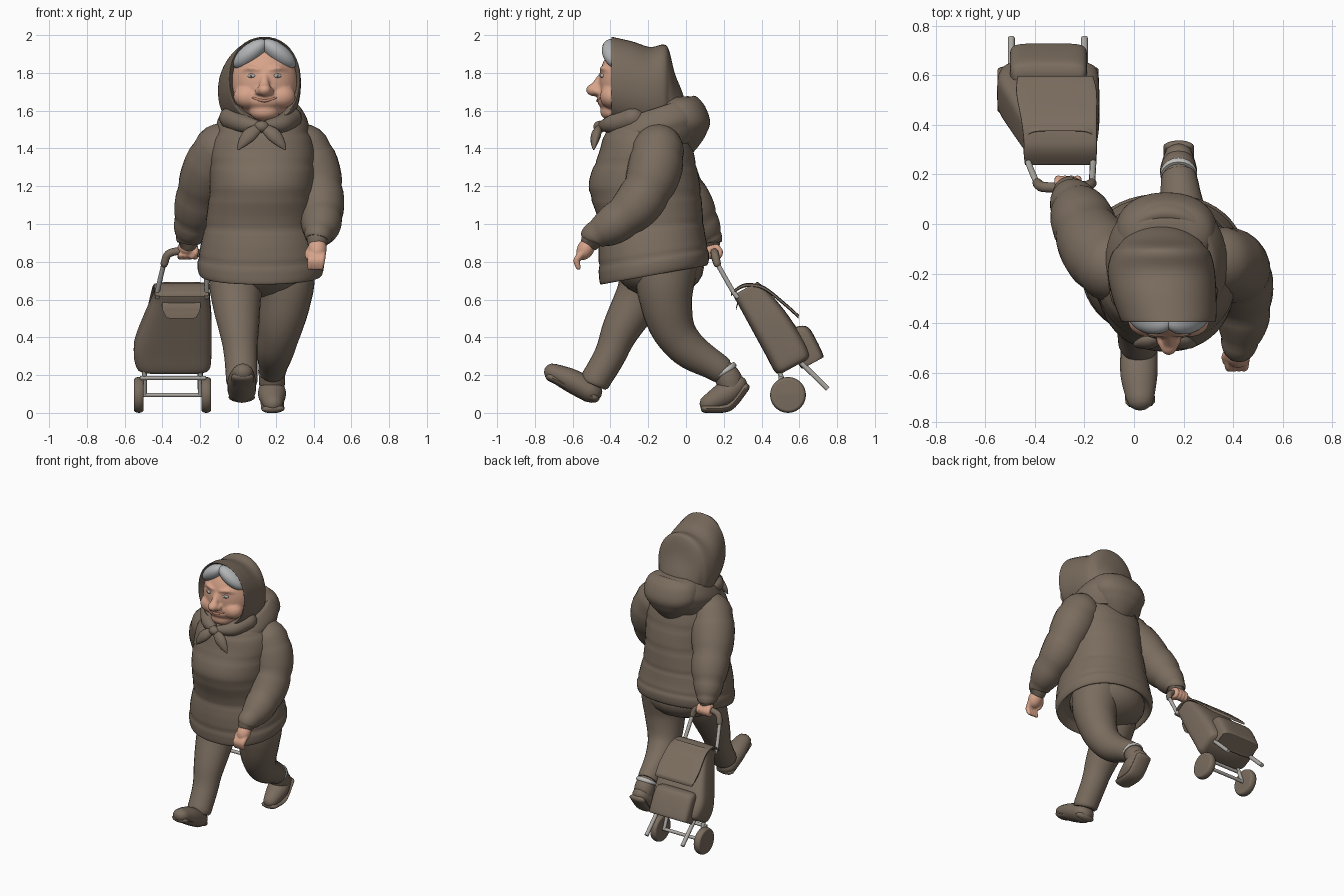
import bpy, bmesh, math
from mathutils import Vector as V, Euler


def material(name, *rgb):
    m = bpy.data.materials.new(name)
    m.diffuse_color = (*rgb, 1)
    return m


BROWN = material("brown cloth", .195, .150, .112)
SKIN = material("skin", .68, .37, .255)
LIP = material("lip", .50, .23, .16)
HAIR = material("grey hair", .45, .46, .47)
METAL = material("metal", .42, .40, .37)
SOCK = material("sock", .52, .51, .48)
EYE = material("eye white", .50, .46, .43)
PUPIL = material("pupil", .10, .11, .13)


def finish(name, bm, mat, angle=50):
    bmesh.ops.recalc_face_normals(bm, faces=bm.faces)
    me = bpy.data.meshes.new(name)
    bm.to_mesh(me)
    bm.free()
    me.materials.append(mat)
    me.shade_smooth()
    me.set_sharp_from_angle(angle=math.radians(angle))
    ob = bpy.data.objects.new(name, me)
    bpy.context.collection.objects.link(ob)
    return ob


def spline(pts, sub):
    """Catmull-Rom resampling of number tuples."""
    p = [pts[0]] + list(pts) + [pts[-1]]
    out = []
    for i in range(1, len(p) - 2):
        for k in range(sub):
            t = k / sub
            out.append([.5 * (2 * b + (c - a) * t + (2 * a - 5 * b + 4 * c - d) * t * t
                              + (3 * b - a - 3 * c + d) * t ** 3)
                        for a, b, c, d in zip(p[i - 1], p[i], p[i + 1], p[i + 2])])
    return out + [list(pts[-1])]


def oval(c, u, v, power=2, n=32):
    f = lambda s: math.copysign(abs(s) ** (2 / power), s)
    angles = [2 * math.pi * i / n for i in range(n)]
    return [c + u * f(math.cos(a)) + v * f(math.sin(a)) for a in angles]


def skin(name, rings, mat):
    bm = bmesh.new()
    rows = [[bm.verts.new(p) for p in r] for r in rings]
    n = len(rows[0])
    for a, b in zip(rows, rows[1:]):
        for i in range(n):
            bm.faces.new((a[i], a[(i + 1) % n], b[(i + 1) % n], b[i]))
    bm.faces.new(rows[0])
    bm.faces.new(rows[-1])
    return finish(name, bm, mat)


def loft(name, secs, fn, mat, sub=5):
    return skin(name, [fn(*s) for s in spline(secs, sub)], mat)


def tube(name, pts, mat, n=16, sub=5, wide=1, seams=0, puff=.05, rounded=False):
    """Round limb through (x, y, z, radius) points; wide stretches it sideways."""
    s = spline(pts, sub)
    c, rad = [V(q[:3]) for q in s], [q[3] for q in s]
    if seams:
        rad = [r * (1 - puff + 1.5 * puff * abs(math.sin(math.pi * seams * i / (len(s) - 1))) ** .6)
               for i, r in enumerate(rad)]
    if rounded:
        arc = [(math.cos(a), math.sin(a)) for a in (.6, 1.1, 1.5)]
        d0, d1, e0, e1 = (c[0] - c[1]).normalized(), (c[-1] - c[-2]).normalized(), c[0], c[-1]
        r0, r1 = rad[0], rad[-1]
        c = [e0 + d0 * r0 * q for _, q in arc[::-1]] + c + [e1 + d1 * r1 * q for _, q in arc]
        rad = [r0 * k for k, _ in arc[::-1]] + rad + [r1 * k for k, _ in arc]
    rings, u = [], None
    for i, q in enumerate(c):
        t = (c[min(i + 1, len(c) - 1)] - c[max(i - 1, 0)]).normalized()
        if u is None:
            u = V((1, 0, 0)) if abs(t.x) < .8 else V((0, 1, 0))
        u = (u - t * u.dot(t)).normalized()
        rings.append(oval(q, u * rad[i] * wide, t.cross(u) * rad[i], n=n))
    return skin(name, rings, mat)


def ball(name, loc, size, mat, rot=(0, 0, 0), seg=24):
    bm = bmesh.new()
    bmesh.ops.create_uvsphere(bm, u_segments=seg, v_segments=seg // 2, radius=1)
    e = Euler([math.radians(a) for a in rot]).to_matrix()
    for v in bm.verts:
        v.co = V(loc) + e @ V([a * b for a, b in zip(v.co, size)])
    return finish(name, bm, mat)


def fuse(name, parts, mat, voxel, smooth):
    """Melt overlapping parts into one soft surface."""
    bm = bmesh.new()
    for p in parts:
        bm.from_mesh(p.data)
        bpy.data.objects.remove(p)
    ob = finish(name, bm, mat, 180)
    r = ob.modifiers.new("Remesh", 'REMESH')
    r.mode, r.voxel_size, r.use_smooth_shade = 'VOXEL', voxel, True
    m = ob.modifiers.new("Smooth", 'SMOOTH')
    m.factor, m.iterations = .5, smooth


# ---- jacket: quilted body, hood collar and hanging hood
def level(cx, cy, z, rx, ry, tilt):
    k = 1 - .018 * max(0, math.cos(z * 2 * math.pi / .165)) ** 6
    return oval(V((cx, cy, z)), V((rx * k, 0, 0)), V((0, ry * k, ry * k * tilt)), 2.2, 48)


loft("jacket_body", [(.12, -.17, .77, .28, .24, .18), (.12, -.17, .73, .32, .28, .18),
                     (.12, -.17, .79, .335, .292, .17), (.12, -.18, .90, .315, .283, .12),
                     (.12, -.185, 1.02, .29, .275, .06), (.13, -.22, 1.2, .28, .295, 0),
                     (.13, -.21, 1.38, .28, .25, 0), (.13, -.215, 1.49, .24, .215, .05),
                     (.13, -.22, 1.57, .15, .16, .1)], level, BROWN, 8)
loft("hood_collar", [(.13, -.17, 1.41, .22, .22, .1), (.13, -.16, 1.49, .245, .265, .22),
                     (.13, -.165, 1.55, .235, .26, .3), (.13, -.17, 1.61, .19, .21, .33),
                     (.13, -.19, 1.58, .15, .16, .3)], level, BROWN)
loft("hanging_hood", [(.13, -.04, 1.35, .03, .05, 0), (.13, -.035, 1.41, .11, .10, 0),
                      (.13, -.03, 1.49, .18, .145, 0), (.13, -.03, 1.56, .205, .155, 0),
                      (.13, -.045, 1.64, .18, .125, .1), (.13, -.06, 1.67, .12, .07, .1)], level, BROWN)

# ---- sleeves
tube("left_sleeve", [(.26, -.16, 1.47, .08), (.35, -.15, 1.39, .14), (.41, -.18, 1.24, .138),
                     (.435, -.26, 1.10, .125), (.44, -.38, 1.0, .105), (.425, -.48, .94, .075),
                     (.42, -.50, .915, .06)], BROWN, 24, seams=5, rounded=True)
tube("right_sleeve", [(.0, -.2, 1.47, .08), (-.09, -.17, 1.39, .145), (-.17, -.07, 1.23, .14),
                      (-.215, .03, 1.08, .122), (-.245, .09, .98, .095), (-.26, .125, .92, .07),
                      (-.262, .13, .90, .055)], BROWN, 24, seams=5, rounded=True)

# ---- hands
left = [ball("palm", (.42, -.53, .87), (.05, .045, .065), SKIN, (-30, 0, 0)),
        tube("thumb", [(.40, -.50, .89, .02), (.372, -.53, .85, .018), (.37, -.555, .825, .014)],
             SKIN, 10, rounded=True)]
right = [ball("palm", (-.265, .14, .875), (.055, .04, .04), SKIN),
         tube("thumb", [(-.23, .13, .88, .018), (-.225, .12, .85, .017), (-.24, .13, .825, .013)],
              SKIN, 10, rounded=True)]
for i in range(4):
    left.append(tube("finger", [(.388 + .021 * i, -.545, .85, .017), (.384 + .02 * i, -.578, .81, .018),
                                (.38 + .02 * i, -.57, .77, .014)], SKIN, 10, rounded=True))
    x = -.305 + .026 * i
    right.append(tube("finger", [(x, .165, .875, .017), (x, .18, .85, .017), (x, .165, .825, .016),
                                 (x, .135, .835, .014)], SKIN, 10, rounded=True))
fuse("left_hand", left, SKIN, .006, 2)
fuse("right_hand", right, SKIN, .006, 2)

# ---- trousers
ball("trouser_seat", (.12, -.14, .77), (.27, .235, .16), BROWN)
tube("front_trouser_leg", [(.01, -.17, .82, .15), (-.01, -.235, .64, .132), (.005, -.345, .44, .10),
                           (.015, -.405, .30, .083), (.02, -.475, .18, .08), (.02, -.49, .15, .07)],
     BROWN, 24, wide=1.05, seams=4, puff=.02)
tube("back_trouser_leg", [(.24, -.1, .82, .17), (.25, -.11, .64, .148), (.225, -.075, .46, .118),
                          (.2, .01, .34, .10), (.185, .15, .25, .078), (.18, .195, .22, .07)],
     BROWN, 24, seams=4, puff=.02)

# ---- boots and sock
tube("front_boot", [(.02, -.505, .115, .062), (.02, -.61, .172, .062), (.025, -.705, .215, .047)],
     BROWN, 20, wide=1.2, rounded=True)
tube("front_sole", [(.02, -.485, .082, .028), (.02, -.59, .125, .024), (.025, -.72, .192, .024)],
     BROWN, 16, wide=2.5, rounded=True)
tube("back_boot_shaft", [(.18, .185, .235, .06), (.18, .225, .18, .07), (.18, .24, .13, .065)], BROWN, 20)
tube("back_boot", [(.18, .27, .145, .055), (.18, .21, .10, .068), (.185, .12, .05, .048)],
     BROWN, 20, wide=1.1, rounded=True)
tube("back_sole", [(.18, .315, .135, .022), (.182, .245, .045, .022), (.185, .19, .022, .022),
                   (.185, .10, .022, .022)], BROWN, 16, wide=2.8, rounded=True)
tube("back_sock", [(.18, .195, .226, .071), (.18, .202, .217, .075), (.18, .207, .209, .071)], SOCK, 20)

# ---- head and face
FX = .14
face = [ball("skull", (FX, -.31, 1.75), (.178, .15, .21), SKIN, seg=40),
        ball("muzzle", (FX, -.405, 1.655), (.10, .065, .055), SKIN),
        ball("chin", (FX, -.39, 1.595), (.08, .065, .05), SKIN),
        ball("nose", (FX, -.485, 1.71), (.038, .045, .034), SKIN),
        tube("nose_bridge", [(FX, -.44, 1.79, .02), (FX, -.475, 1.73, .028)], SKIN, 12, rounded=True)]
for s, side in ((-1, "right"), (1, "left")):
    face += [ball("cheek", (FX + s * .085, -.39, 1.675), (.08, .066, .065), SKIN),
             ball("nostril", (FX + s * .028, -.47, 1.702), (.023, .025, .021), SKIN),
             tube("brow", [(FX + s * .03, -.447, 1.815, .012), (FX + s * .075, -.437, 1.825, .015),
                           (FX + s * .115, -.405, 1.812, .012)], SKIN, 8, rounded=True)]
    ball(f"{side}_eye", (FX + s * .07, -.446, 1.785), (.022, .009, .011), EYE, (0, 0, s * 20))
    ball(f"{side}_pupil", (FX + s * .068, -.452, 1.785), (.008, .005, .008), PUPIL, seg=12)
    ball(f"{side}_hair", (FX + s * .075, -.375, 1.90), (.112, .068, .052), HAIR, (0, s * 38, s * 18))
fuse("face", face, SKIN, .008, 6)
tube("smile", [(FX - .06, -.452, 1.668, .006), (FX, -.468, 1.652, .008), (FX + .06, -.452, 1.668, .006)],
     LIP, 8, rounded=True)


# ---- headscarf: slices from the face opening to the back of the head
def slice_y(cx, y, top, bottom, rx):
    return oval(V((cx, y, (top + bottom) / 2)), V((rx, 0, 0)), V((0, 0, (top - bottom) / 2)), 2.15, 48)


loft("headscarf", [(.14, -.33, 1.95, 1.58, .165), (.14, -.375, 1.975, 1.555, .178),
                   (.14, -.395, 1.99, 1.54, .187), (.135, -.365, 1.985, 1.52, .198),
                   (.12, -.28, 1.965, 1.49, .212), (.11, -.19, 1.937, 1.47, .216),
                   (.11, -.12, 1.95, 1.45, .20), (.11, -.09, 1.92, 1.45, .175),
                   (.11, -.06, 1.80, 1.45, .15), (.11, -.02, 1.70, 1.46, .10),
                   (.11, .0, 1.63, 1.50, .04)], slice_y, BROWN)
ball("scarf_knot", (.125, -.455, 1.515), (.04, .035, .032), BROWN)
for s in (-1, 1):
    tube(f"scarf_tail_{s}", [(.125, -.455, 1.52, .012), (.125 + s * .06, -.475, 1.475, .026),
                             (.125 + s * .10, -.485, 1.43, .018), (.125 + s * .125, -.488, 1.395, .004)],
         BROWN, 12, wide=1.5, rounded=True)
    tube(f"scarf_wrap_{s}", [(.125 + s * .02, -.44, 1.52, .028), (.13 + s * .10, -.385, 1.53, .05),
                             (.12 + s * .16, -.28, 1.56, .06)], BROWN, 16, rounded=True)

# ---- trolley bag, leaning back: v is depth, w runs up the frame
N, W = V((0, .88, .48)), V((0, -.48, .88))


def bag_ring(x0, x1, v0, v1, w):
    c = V(((x0 + x1) / 2, .48, .2)) + N * ((v0 + v1) / 2) + W * w
    return oval(c, V(((x1 - x0) / 2, 0, 0)), N * ((v1 - v0) / 2), 5, 48)


loft("trolley_bag", [(-.51, -.17, .02, .19, -.005), (-.54, -.145, 0, .21, .02), (-.55, -.14, 0, .215, .12),
                     (-.50, -.14, 0, .20, .28), (-.45, -.15, 0, .17, .42), (-.44, -.155, 0, .15, .475),
                     (-.43, -.165, .01, .14, .475), (-.43, -.165, .01, .14, .43)], bag_ring, BROWN)
loft("bag_pocket", [(-.49, -.2, .15, .25, -.035), (-.50, -.19, .13, .268, -.02), (-.50, -.19, .13, .272, .12),
                    (-.49, -.2, .14, .25, .16), (-.47, -.22, .15, .21, .175)], bag_ring, BROWN)


def lid_ring(x0, x1, v, w):
    c = V(((x0 + x1) / 2, .48, .2)) + N * v + W * w
    return oval(c, V(((x1 - x0) / 2, 0, 0)), (N * .5 + W * .85) * .011, 5, 32)


loft("bag_lid", [(-.44, -.155, -.008, .49), (-.445, -.15, .05, .50), (-.445, -.15, .1, .487),
                 (-.455, -.15, .165, .43), (-.475, -.15, .22, .30), (-.47, -.165, .25, .215)], lid_ring, BROWN)
loft("bag_front_flap", [(-.40, -.20, .01, .44), (-.40, -.20, -.02, .41), (-.38, -.22, -.04, .375)],
     lid_ring, BROWN)

# ---- trolley frame, handle and wheels
for x_top, x_low, x_wheel, side in ((-.425, -.495, -.525, "right"), (-.165, -.2, -.168, "left")):
    mid = -.39 if side == "right" else -.17
    tube(f"{side}_pole", [(x_top, .275, .61, .013), (x_top, .245, .65, .013), (mid, .16, .80, .013)], METAL, 10)
    tube(f"{side}_strut", [(x_low, .49, .23, .013), (x_low, .54, .095, .013)], METAL, 10, 1)
    tube(f"{side}_stand", [(x_low, .60, .275, .014), (x_low, .75, .127, .014)], METAL, 10, 1)
    tube(f"{side}_tyre", [(x_wheel + d, .54, .095, r) for d, r in
                          ((-.008, .05), (-.014, .066), (-.025, .074), (-.022, .088), (0, .095),
                           (.022, .088), (.025, .074), (.014, .066), (.008, .05))], BROWN, 32, 3)
    tube(f"{side}_hub", [(x_wheel - .02, .54, .095, .022), (x_wheel + .02, .54, .095, .022)], BROWN, 16, 1)
for name, y, z in (("axle", .54, .095), ("lower_bar", .50, .185)):
    tube(name, [(-.52, y, z, .012), (-.17, y, z, .012)], METAL, 10, 1)
tube("handle_grip", [(-.39, .165, .79, .02), (-.37, .15, .84, .021), (-.31, .148, .857, .021),
                     (-.23, .15, .853, .021), (-.185, .155, .83, .021), (-.17, .165, .79, .02)],
     BROWN, 12, rounded=True)
